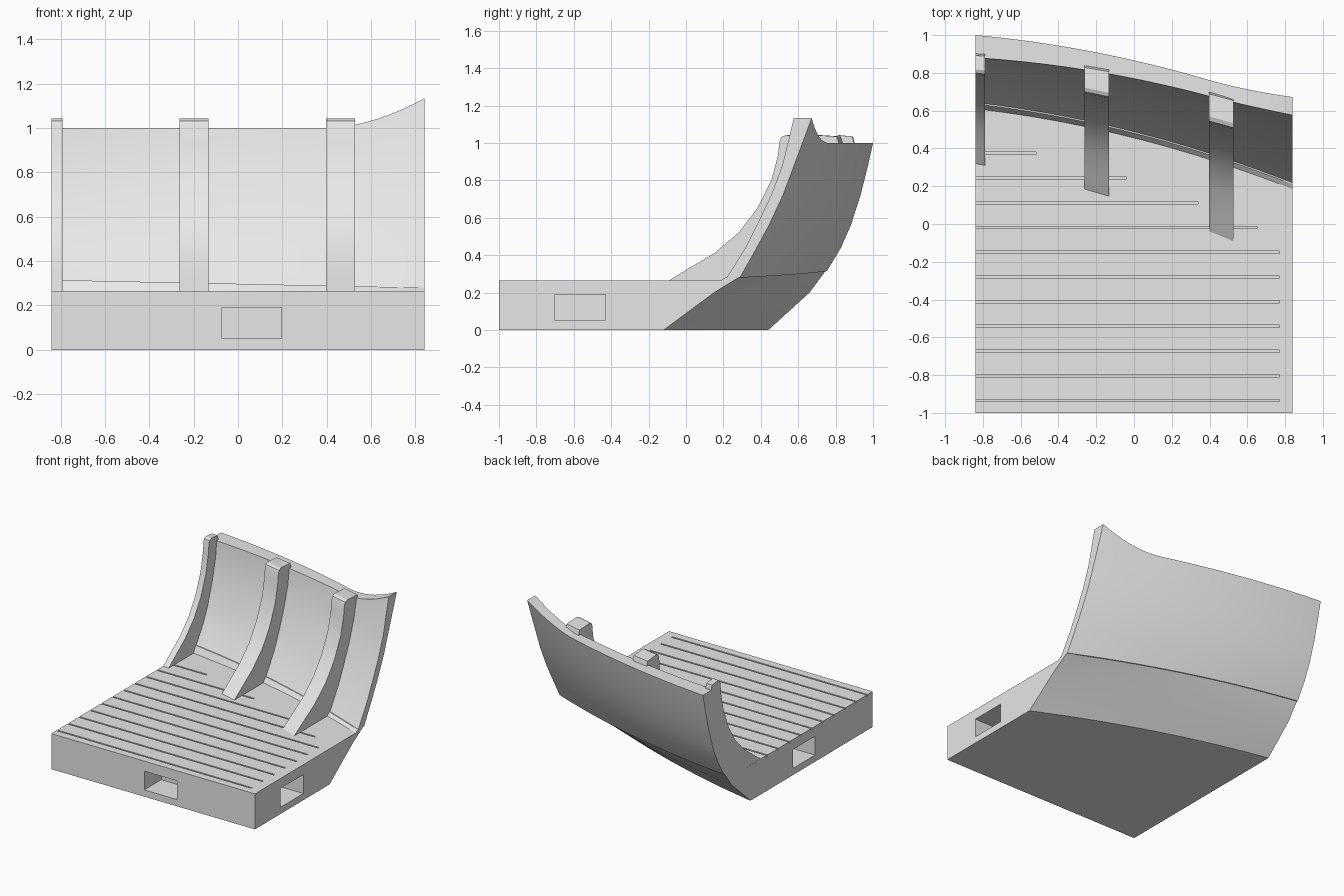
import bpy, bmesh
from mathutils import Matrix, Vector

if "Cube" in bpy.data.objects:
    bpy.data.objects.remove(bpy.data.objects["Cube"], do_unlink=True)

grey = bpy.data.materials.new("plain grey")
grey.use_nodes = True
grey.diffuse_color = (0.8, 0.8, 0.8, 1)
grey.node_tree.nodes["Principled BSDF"].inputs["Base Color"].default_value = (0.8, 0.8, 0.8, 1)

HALF = 0.84     # half the width
FLOOR = 0.265   # deck height
STEP = 0.008    # overlap of the upper planking

# Wall curve: heights, with y at the right (-x) and left (+x) ends
LEVELS = [0.30, 0.44, 0.56, 0.72, 0.88, 1.0]
INNER_A = [0.635, 0.715, 0.77, 0.822, 0.86, 0.872]
INNER_B = [0.21, 0.31, 0.37, 0.447, 0.507, 0.535]
OUTER_A = [0.745, 0.82, 0.873, 0.925, 0.965, 0.992]
OUTER_B = [0.28, 0.37, 0.435, 0.51, 0.57, 0.608]

# Front edge of a rib: height and share of the way from foot to top
RIB = [(0.24, 0), (FLOOR, 0), (0.33, 0.174), (0.41, 0.393), (0.52, 0.607), (0.65, 0.77),
       (0.80, 0.893), (0.935, 0.951), (1.01, 0.965), (1.032, 0.98), (1.042, 1.02)]


def sweep(x, a, b, bulge=0.058):
    """Value bowed across the width, from a at -x to b at +x."""
    t = x / HALF
    return (a + b) / 2 + (b - a) / 2 * t + bulge * (1 - t * t)


def seam(x):
    return sweep(x, 0.315, 0.28, 0)


def wall(x, ys_a, ys_b, lean):
    """One side of the wall, from the seam to the rising top edge."""
    pts = []
    for z, a, b in zip(LEVELS, ys_a, ys_b):
        pts.append([sweep(x, a, b) + STEP, z])
    pts[0][1] = seam(x)
    rise = 0.133 * (max(0, x - 0.40) / (HALF - 0.40)) ** 1.8
    pts[-1][0] += lean * rise
    pts[-1][1] += rise
    return pts


def hull_section(x):
    inner = wall(x, INNER_A, INNER_B, 0.25)
    outer = wall(x, OUTER_A, OUTER_B, 0.42)
    pts = [(-1, 0), (-1, FLOOR), (sweep(x, 0.61, 0.185), FLOOR)]
    pts.append((inner[0][0] - STEP, seam(x)))
    pts += inner + outer[::-1]
    pts.append((outer[0][0] - STEP, seam(x)))
    pts += [(sweep(x, 0.66, 0.15), 0.2), (sweep(x, 0.44, -0.12), 0)]
    return pts


def rib_section(x):
    foot = sweep(x, 0.32, -0.23, 0.06)
    top = sweep(x, 0.81, 0.43, 0.035)
    pts = [(foot + (top - foot) * n, z) for z, n in RIB]
    back = [(y + 0.03, z) for y, z in zip(
        [sweep(x, a, b) for a, b in zip(INNER_A, INNER_B)], LEVELS)]
    pts.append((back[-1][0] - 0.01, 1.035))
    pts += back[::-1]
    pts.append((back[0][0] - 0.03, 0.24))
    return pts


def new_object(name, bm):
    bmesh.ops.recalc_face_normals(bm, faces=bm.faces)
    mesh = bpy.data.meshes.new(name)
    bm.to_mesh(mesh)
    bm.free()
    mesh.materials.append(grey)
    obj = bpy.data.objects.new(name, mesh)
    bpy.context.collection.objects.link(obj)
    return obj


def loft(name, section, x0, x1, steps):
    """Skin a closed section from x0 to x1 and cap both ends."""
    bm = bmesh.new()
    rings = []
    for i in range(steps + 1):
        x = x0 + (x1 - x0) * i / steps
        rings.append([bm.verts.new((x, y, z)) for y, z in section(x)])
    for r, s in zip(rings, rings[1:]):
        for j in range(len(r)):
            k = (j + 1) % len(r)
            bm.faces.new((r[j], r[k], s[k], s[j]))
    bm.faces.new(rings[0])
    bm.faces.new(rings[-1])
    return new_object(name, bm)


def box(bm, low, high):
    low, high = Vector(low), Vector(high)
    m = Matrix.Translation((low + high) / 2) @ Matrix.Diagonal((*(high - low), 1))
    bmesh.ops.create_cube(bm, size=1, matrix=m)


def select_only(obj):
    bpy.ops.object.select_all(action='DESELECT')
    obj.select_set(True)
    bpy.context.view_layer.objects.active = obj


# Deck and curved wall
hull = loft("deck_and_wall", hull_section, -HALF, HALF, 32)

# Plank grooves and connector pockets
bm = bmesh.new()
ends = [0.77] * 7 + [0.65, 0.34, -0.04, -0.52]
for i, end in enumerate(ends):
    y = -0.935 + 0.131 * i
    box(bm, (-0.9, y - 0.006, FLOOR - 0.012), (end, y + 0.006, 0.28))
LOW, HIGH, DEEP = 0.05, 0.19, 0.2
box(bm, (-0.073, -1.1, LOW), (0.195, -1 + DEEP, HIGH))
box(bm, (HALF - DEEP, -0.70, LOW), (0.9, -0.43, HIGH))
box(bm, (-0.9, -0.32, LOW), (DEEP - HALF, -0.06, HIGH))
cutter = new_object("groove_cutter", bm)
cutter.hide_render = True

cut = hull.modifiers.new("grooves", 'BOOLEAN')
cut.operation = 'DIFFERENCE'
cut.solver = 'EXACT'
cut.object = cutter
select_only(hull)
bpy.ops.object.modifier_apply(modifier=cut.name)
bpy.data.objects.remove(cutter, do_unlink=True)

# Ribs against the wall
parts = [hull]
for name, x0, x1 in (("end_rib", -0.8395, -0.79), ("middle_rib", -0.263, -0.133),
                     ("left_rib", 0.397, 0.527)):
    parts.append(loft(name, rib_section, x0, x1, 4))

for obj in parts:
    select_only(obj)
    bpy.ops.object.shade_smooth_by_angle(angle=0.4)
